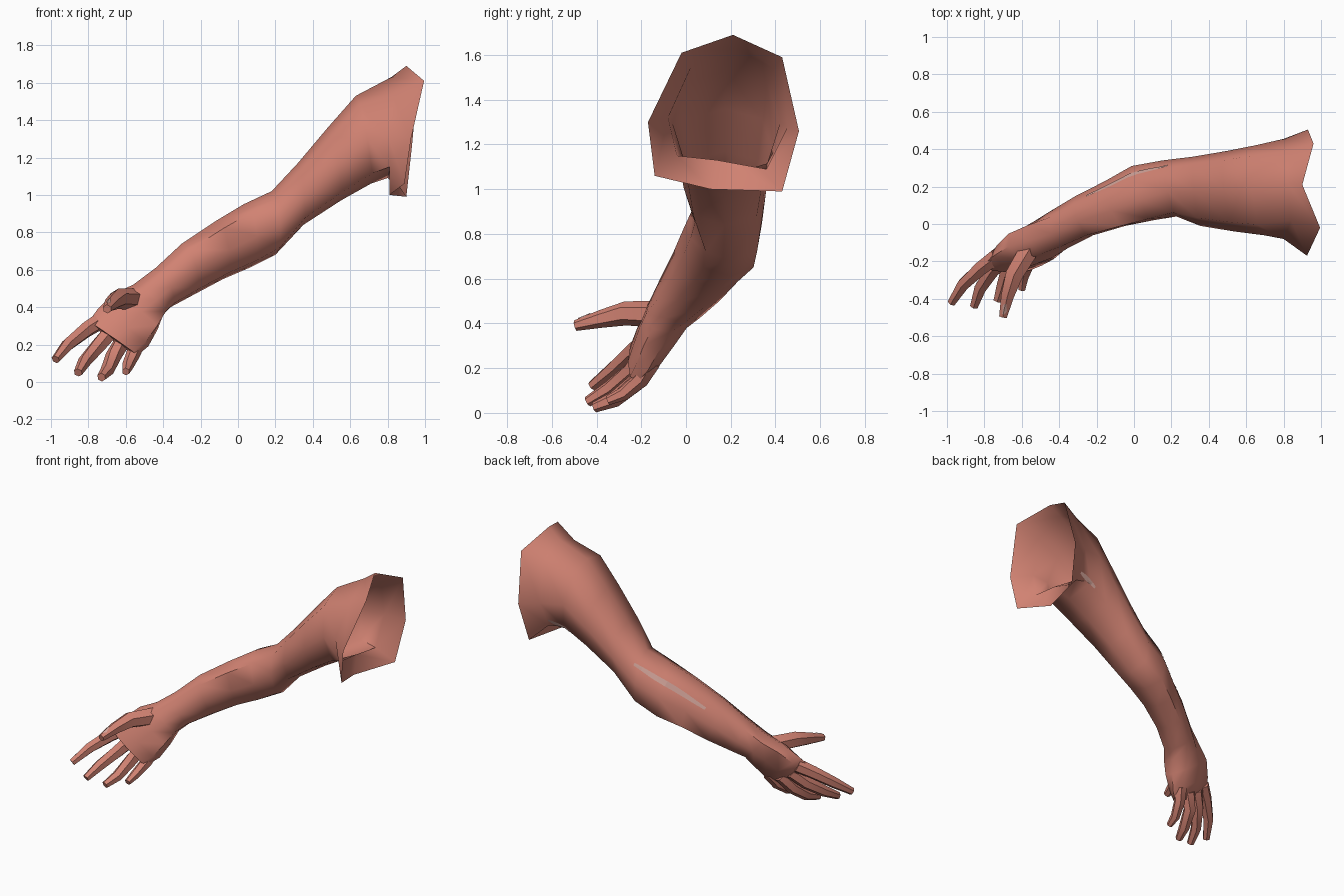
import bpy, bmesh, math
from mathutils import Vector
from mathutils.bvhtree import BVHTree

if "Cube" in bpy.data.objects:
    bpy.data.objects.remove(bpy.data.objects["Cube"])


def material(name, rgb):
    m = bpy.data.materials.new(name)
    m.diffuse_color = (*rgb, 1)
    m.use_nodes = True
    m.node_tree.nodes["Principled BSDF"].inputs["Base Color"].default_value = m.diffuse_color
    return m


skin = material("skin", (0.64, 0.225, 0.17))
pale = material("pale_skin", (0.66, 0.38, 0.33))


def loft(name, rings, cap_start=False, cap_end=True, angle=60):
    """Skin a list of closed rings into one smooth surface."""
    bm = bmesh.new()
    vs = [[bm.verts.new(p) for p in r] for r in rings]
    n = len(rings[0])
    for a, b in zip(vs, vs[1:]):
        for i in range(n):
            j = (i + 1) % n
            bm.faces.new((a[i], a[j], b[j], b[i]))
    if cap_start:
        bm.faces.new(vs[0])
    if cap_end:
        bm.faces.new(vs[-1])
    bmesh.ops.recalc_face_normals(bm, faces=bm.faces)
    tree = BVHTree.FromBMesh(bm)
    me = bpy.data.meshes.new(name)
    bm.to_mesh(me)
    bm.free()
    ob = bpy.data.objects.new(name, me)
    bpy.context.collection.objects.link(ob)
    me.materials.append(skin)
    bpy.ops.object.select_all(action='DESELECT')
    ob.select_set(True)
    bpy.context.view_layer.objects.active = ob
    bpy.ops.object.shade_smooth_by_angle(angle=math.radians(angle))
    return tree


def arm_ring(tx, tz, bx, bz, yf, yb, tilt, lean):
    """Eight-sided section from its top, bottom, front and back extents."""
    c = Vector(((tx + bx) / 2, (yf + yb) / 2, (tz + bz) / 2))
    v = Vector(((tx - bx) / 2, -lean * (tz - bz) / 2, (tz - bz) / 2))
    hy = (yb - yf) / 2
    u = Vector((-tilt * hy, hy, 0))
    ring = []
    for k in range(8):
        a = k * math.pi / 4
        s = 1.08 if k % 2 else 1.0
        ring.append(c + (v * math.cos(a) + u * math.sin(a)) * s)
    return ring


# Arm: open flared shoulder, armpit, then sections down to the knuckles
shoulder = [(0.90, 0.21, 1.69), (0.96, 0.43, 1.59), (0.93, 0.505, 1.26), (0.90, 0.43, 0.99),
            (0.81, 0.11, 1.00), (0.89, -0.14, 1.06), (0.925, -0.17, 1.30), (0.995, -0.02, 1.61)]
armpit = [(0.82, 0.22, 1.63), (0.82, 0.39, 1.54), (0.80, 0.455, 1.28), (0.80, 0.36, 1.09),
          (0.81, 0.14, 1.13), (0.81, -0.04, 1.15), (0.80, -0.08, 1.32), (0.84, 0.02, 1.54)]
sections = [
    (0.63, 1.53, 0.71, 1.06, -0.06, 0.42, 0.1, 0),
    (0.48, 1.36, 0.55, 0.97, -0.04, 0.39, 0.1, 0),
    (0.32, 1.17, 0.35, 0.84, -0.01, 0.36, 0.1, 0),
    (0.18, 1.02, 0.20, 0.68, 0.04, 0.34, 0.25, 0.1),
    (0.03, 0.95, 0.06, 0.61, 0.02, 0.31, 0.4, 0.2),
    (-0.12, 0.86, -0.08, 0.55, -0.01, 0.23, 0.45, 0.25),
    (-0.30, 0.74, -0.23, 0.47, -0.06, 0.15, 0.45, 0.25),
    (-0.44, 0.61, -0.36, 0.40, -0.13, 0.07, 0.45, 0.2),
    (-0.56, 0.52, -0.40, 0.36, -0.18, 0.02, 0.45, 0.1),
    (-0.67, 0.47, -0.43, 0.28, -0.21, -0.03, 0.4, 0),
    (-0.75, 0.39, -0.48, 0.19, -0.24, -0.10, 0.3, 0),
    (-0.80, 0.32, -0.54, 0.14, -0.26, -0.17, 0.3, 0),
]
arm_tree = loft("arm", [shoulder, armpit] + [arm_ring(*s) for s in sections],
                cap_end=True)


def digit(name, path, radii, sides=6):
    """Tapered finger along a bent path."""
    pts = [Vector(p) for p in path]
    rings = []
    for i, p in enumerate(pts):
        d = (pts[min(i + 1, len(pts) - 1)] - pts[max(i - 1, 0)]).normalized()
        side = d.cross(Vector((0, 0, 1))).normalized()
        up = side.cross(d)
        rings.append([p + radii[i] * (side * math.cos(a) + up * math.sin(a))
                      for a in (2 * math.pi * (k + 0.5) / sides for k in range(sides))])
    return loft(name, rings, True, True, 50)


# Four curled fingers and the thumb
taper = (0.047, 0.043, 0.036, 0.024)
digit("index_finger", [(-0.73, -0.17, 0.33), (-0.81, -0.23, 0.28),
                       (-0.91, -0.32, 0.20), (-0.975, -0.42, 0.12)], taper)
digit("middle_finger", [(-0.68, -0.18, 0.27), (-0.75, -0.24, 0.19),
                        (-0.82, -0.34, 0.11), (-0.855, -0.44, 0.05)], taper)
digit("ring_finger", [(-0.61, -0.17, 0.23), (-0.665, -0.22, 0.14),
                      (-0.70, -0.32, 0.06), (-0.73, -0.41, 0.025)], taper)
digit("little_finger", [(-0.53, -0.15, 0.23), (-0.56, -0.20, 0.15),
                        (-0.59, -0.28, 0.085), (-0.60, -0.35, 0.055)],
      (0.043, 0.038, 0.031, 0.021))
thumb_tree = digit("thumb", [(-0.55, -0.12, 0.44), (-0.64, -0.27, 0.445),
                             (-0.675, -0.38, 0.42), (-0.70, -0.495, 0.39)],
                   (0.06, 0.054, 0.04, 0.024))


def patch(name, tree, path, width, steps=8):
    """Thin pale plate laid on a surface along a path."""
    pts = [Vector(p) for p in path]
    bm = bmesh.new()
    rows = []
    for i in range(steps + 1):
        t = i / steps * (len(pts) - 1)
        k = min(int(t), len(pts) - 2)
        p, nrm, _, _ = tree.find_nearest(pts[k].lerp(pts[k + 1], t - k))
        side = nrm.cross(pts[k + 1] - pts[k]).normalized()
        w = width * (0.5 + 0.5 * math.sin(math.pi * i / steps))
        row = []
        for s in (-1, 0, 1):
            q, n, _, _ = tree.find_nearest(p + side * w * s)
            row.append(bm.verts.new(q + n * 0.004))
        rows.append(row)
    for a, b in zip(rows, rows[1:]):
        for j in range(2):
            bm.faces.new((a[j], b[j], b[j + 1], a[j + 1])).normal_update()
    for f in bm.faces:
        f.normal_update()
        if f.normal.dot(tree.find_nearest(f.calc_center_median())[1]) < 0:
            f.normal_flip()
    me = bpy.data.meshes.new(name)
    bm.to_mesh(me)
    bm.free()
    me.materials.append(pale)
    bpy.context.collection.objects.link(bpy.data.objects.new(name, me))


# Pale marks on the forearm, upper arm and thumb nail
patch("forearm_mark", arm_tree, [(-0.26, 0.16, 0.72), (-0.10, 0.23, 0.83),
                                 (0.04, 0.29, 0.91), (0.18, 0.31, 0.97)], 0.018)
patch("upper_arm_mark", arm_tree, [(0.78, 0.43, 1.12), (0.64, 0.40, 1.08)], 0.016, 4)
patch("thumb_nail", thumb_tree, [(-0.69, -0.43, 0.45), (-0.70, -0.485, 0.43)], 0.016, 3)
